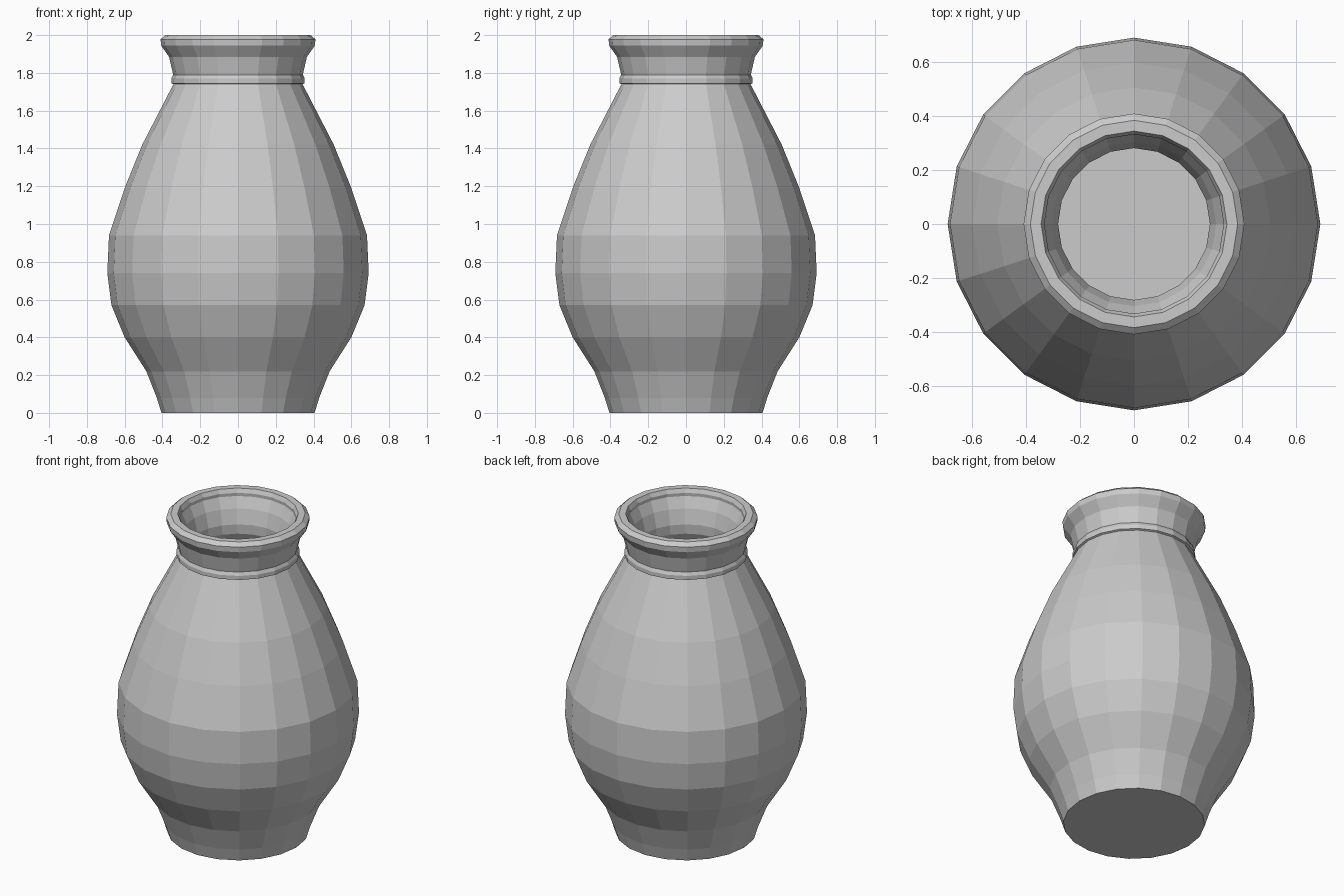
import bpy, bmesh, math

if "Cube" in bpy.data.objects:
    bpy.data.objects.remove(bpy.data.objects["Cube"])

SIDES = 20

# Outer profile (radius, height), foot to rim
outer = [(0.405, 0), (0.43, 0.08), (0.485, 0.22), (0.60, 0.40), (0.67, 0.57),
         (0.692, 0.74), (0.683, 0.94), (0.60, 1.19), (0.507, 1.42), (0.342, 1.74),
         (0.353, 1.745), (0.353, 1.77), (0.343, 1.79), (0.365, 1.885),
         (0.407, 1.945), (0.41, 1.978), (0.385, 2.0)]

# Inner profile, rim down to the inside floor
inner = [(0.345, 2.0), (0.333, 1.975), (0.335, 1.955), (0.305, 1.89), (0.282, 1.80),
         (0.285, 1.74), (0.447, 1.40), (0.54, 1.17), (0.622, 0.92), (0.63, 0.74),
         (0.61, 0.58), (0.545, 0.42), (0.43, 0.24), (0.37, 0.09), (0.36, 0.06)]


def lathe(name, profile):
    """Revolve a profile around z and cap both ends."""
    bm = bmesh.new()
    rings = []
    for r, z in profile:
        rings.append([bm.verts.new((r * math.cos(2 * math.pi * i / SIDES),
                                    r * math.sin(2 * math.pi * i / SIDES), z))
                      for i in range(SIDES)])
    for a, b in zip(rings, rings[1:]):
        for i in range(SIDES):
            j = (i + 1) % SIDES
            bm.faces.new((a[i], a[j], b[j], b[i]))
    bm.faces.new(rings[0][::-1])
    bm.faces.new(rings[-1])
    bmesh.ops.recalc_face_normals(bm, faces=bm.faces)
    mesh = bpy.data.meshes.new(name)
    bm.to_mesh(mesh)
    bm.free()
    obj = bpy.data.objects.new(name, mesh)
    bpy.context.collection.objects.link(obj)
    return obj


# Hollow flat-shaded vase
lathe("vase", outer + inner)
